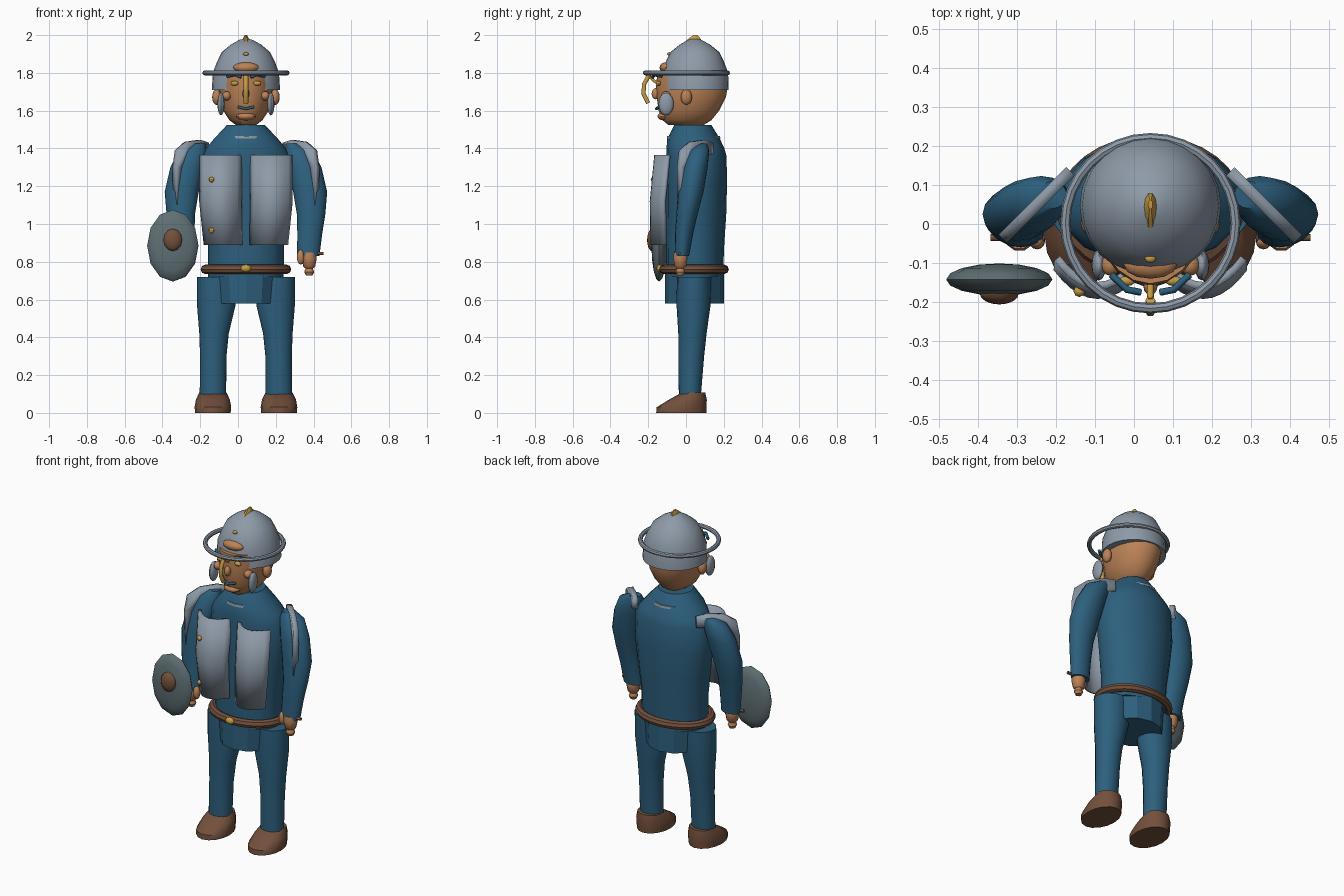
import bpy, bmesh, math
from mathutils import Vector

if "Cube" in bpy.data.objects:
    bpy.data.objects.remove(bpy.data.objects["Cube"])

C = 0.042  # body axis in x (the shield offsets the figure)


def material(name, rgb):
    m = bpy.data.materials.new(name)
    m.diffuse_color = (*rgb, 1)
    m.use_nodes = True
    m.node_tree.nodes["Principled BSDF"].inputs["Base Color"].default_value = m.diffuse_color
    return m


BLUE = material("blue_cloth", (0.026, 0.115, 0.205))
STEEL = material("steel", (0.27, 0.325, 0.39))
IRON = material("dark_iron", (0.115, 0.16, 0.175))
SKIN = material("skin", (0.5, 0.225, 0.095))
BROWN = material("brown_leather", (0.17, 0.08, 0.045))
GOLD = material("gold", (0.56, 0.33, 0.06))


def finish(name, bm, mat, angle=40):
    bmesh.ops.recalc_face_normals(bm, faces=bm.faces)
    me = bpy.data.meshes.new(name)
    bm.to_mesh(me)
    bm.free()
    me.materials.append(mat)
    ob = bpy.data.objects.new(name, me)
    bpy.context.collection.objects.link(ob)
    bpy.context.view_layer.objects.active = ob
    ob.select_set(True)
    bpy.ops.object.shade_smooth_by_angle(angle=math.radians(angle))
    ob.select_set(False)
    return ob


def loft(name, mat, rings, n=16, angle=40):
    """Stack of horizontal ellipses (x, y, z, rx, ry), capped at both ends."""
    bm = bmesh.new()
    loops = []
    for x, y, z, rx, ry in rings:
        loops.append([bm.verts.new((x + rx * math.cos(2 * math.pi * i / n),
                                    y + ry * math.sin(2 * math.pi * i / n), z)) for i in range(n)])
    for a, b in zip(loops, loops[1:]):
        for i in range(n):
            j = (i + 1) % n
            bm.faces.new((a[i], a[j], b[j], b[i]))
    bm.faces.new(loops[0])
    bm.faces.new(loops[-1])
    return finish(name, bm, mat, angle)


def ball(name, mat, loc, size, seg=12, rings=8, rot=(0, 0, 0)):
    bm = bmesh.new()
    bmesh.ops.create_uvsphere(bm, u_segments=seg, v_segments=rings, radius=1)
    bmesh.ops.scale(bm, vec=size, verts=bm.verts)
    ob = finish(name, bm, mat)
    ob.location, ob.rotation_euler = loc, rot
    return ob


def ring(name, mat, loc, rx, ry, tube, n=32, m=8):
    bm = bmesh.new()
    v = [[bm.verts.new((loc[0] + (rx + tube * math.cos(b)) * math.cos(a),
                        loc[1] + (ry + tube * math.cos(b)) * math.sin(a),
                        loc[2] + tube * math.sin(b)))
          for b in (2 * math.pi * j / m for j in range(m))]
         for a in (2 * math.pi * i / n for i in range(n))]
    for i in range(n):
        for j in range(m):
            bm.faces.new((v[i][j], v[(i + 1) % n][j], v[(i + 1) % n][(j + 1) % m], v[i][(j + 1) % m]))
    return finish(name, bm, mat)


def tube(name, mat, points, radius):
    cu = bpy.data.curves.new(name, "CURVE")
    cu.dimensions = "3D"
    cu.bevel_depth, cu.bevel_resolution, cu.use_fill_caps = radius, 1, True
    sp = cu.splines.new("POLY")
    sp.points.add(len(points) - 1)
    for p, co in zip(sp.points, points):
        p.co = (*co, 1)
    cu.materials.append(mat)
    ob = bpy.data.objects.new(name, cu)
    bpy.context.collection.objects.link(ob)


# Torso, collar, skirt and belt
loft("torso", BLUE, [(C, .045, .72, .2, .15), (C, .048, .9, .202, .155), (C, .053, 1.05, .222, .16),
                     (C, .055, 1.2, .24, .162), (C, .055, 1.36, .235, .16), (C, .05, 1.4, .212, .153),
                     (C, .04, 1.45, .17, .14), (C, .036, 1.525, .1, .098)])
loft("collar", STEEL, [(C, .04, 1.452, .135, .142), (C, .04, 1.466, .13, .14)])
loft("skirt", BLUE, [(C, .045, .58, .165, .155), (C, .045, .74, .18, .155)], n=12, angle=25)
ring("belt", BROWN, (C, .042, .76), .215, .16, .025)
ball("buckle", GOLD, (C, -.138, .765), (.028, .018, .02))

# Chest plates: curved sheets, one on each side
for side, s in (("right", -1), ("left", 1)):
    bm = bmesh.new()
    grid = []
    for z, dx, half, y in ((.89, .121, .095, -.178), (1.12, .135, .105, -.182), (1.365, .133, .106, -.158)):
        grid.append([bm.verts.new((C + s * dx + half * u, y + .07 * u * u, z))
                     for u in (k / 5 - 1 for k in range(11))])
    for a, b in zip(grid, grid[1:]):
        for i in range(10):
            bm.faces.new((a[i], a[i + 1], b[i + 1], b[i]))
    plate = finish(side + "_chest_plate", bm, STEEL)
    mod = plate.modifiers.new("thickness", "SOLIDIFY")
    mod.thickness, mod.offset = .02, 0
for i, z in enumerate((.965, 1.235)):
    ball(f"button_{i}", GOLD, (-.14, -.172, z), (.015, .015, .015), 8, 6)

# Limbs
for side, s in (("right", -1), ("left", 1)):
    def X(dx): return C + s * dx

    loft(side + "_leg", BLUE, [(X(d), y, z, rx, ry) for d, y, z, rx, ry in (
        (.175, .02, .08, .07, .058), (.173, .028, .3, .07, .068), (.169, .034, .42, .078, .075),
        (.157, .04, .57, .102, .09), (.157, .042, .72, .103, .09))])
    loft(side + "_boot", BROWN, [(X(.175), y, z, rx, ry) for y, z, rx, ry in (
        (-.025, 0, .094, .133), (-.023, .03, .097, .132), (.01, .07, .09, .1), (.04, .108, .072, .062))])
    loft(side + "_arm", BLUE, [(X(d), y, z, rx, ry) for d, y, z, rx, ry in (
        (.33, -.022, .83, .059, .038), (.338, -.01, .95, .066, .048), (.345, .005, 1.05, .075, .056),
        (.34, .025, 1.17, .09, .068), (.312, .045, 1.3, .088, .07), (.28, .065, 1.39, .075, .058),
        (.25, .075, 1.425, .035, .035))])

    # Hand, thumb and the small bar in the fist
    loft(side + "_hand", SKIN, [(X(.335), -.03, z, r, r) for z, r in (
        (.728, .018), (.745, .026), (.765, .02), (.775, .032), (.82, .04), (.85, .035))], n=10)
    ball(side + "_thumb", SKIN, (X(.29), -.045, .825), (.02, .02, .04))
    tube(side + "_fist_bar", BROWN, [(X(.27), -.035, .845), (X(.41), -.035, .845)], .009)

    # Shoulder guard: thin upright sheet cutting diagonally through the arm
    a, b = Vector((X(.205), .135, 0)), Vector((X(.375), -.035, 0))
    bm = bmesh.new()
    rim = [bm.verts.new(a.lerp(b, t) + Vector((0, 0, z))) for t, z in (
        (0, 1.37), (0, 1.43), (.25, 1.445), (.65, 1.435), (.95, 1.39), (1.02, 1.3),
        (1.0, 1.1), (.9, 1.1), (.8, 1.3), (.6, 1.36))]
    bm.faces.new(rim)
    guard = finish(side + "_shoulder_guard", bm, STEEL)
    mod = guard.modifiers.new("thickness", "SOLIDIFY")
    mod.thickness, mod.offset = .03, 0

    # Face details
    ball(side + "_ear", SKIN, (X(.155), .002, 1.672), (.024, .03, .042))
    ball(side + "_cheek_guard", STEEL, (X(.132), -.105, 1.635), (.019, .04, .06))
    ball(side + "_cheek", SKIN, (X(.102), -.105, 1.678), (.024, .028, .024))
    ball(side + "_eye", GOLD, (X(.06), -.146, 1.745), (.021, .013, .013))
    tube(side + "_brow", BLUE, [(X(.025), -.175, 1.778), (X(.06), -.168, 1.79), (X(.1), -.13, 1.782)], .009)

# Head
loft("head", SKIN, [(C, 0, 1.525, .055, .095), (C, .005, 1.55, .088, .13), (C, .015, 1.6, .12, .16),
                    (C, .028, 1.67, .138, .183), (C, .032, 1.73, .145, .19), (C, .032, 1.79, .14, .185)], n=20)
ball("forehead", SKIN, (C, -.105, 1.828), (.068, .035, .028))
ball("chin", SKIN, (C, -.115, 1.57), (.052, .036, .022))
ball("nose", SKIN, (C, -.16, 1.69), (.018, .022, .03))
tube("mouth", BLUE, [(C - .042, -.142, 1.62), (C, -.157, 1.61), (C + .042, -.142, 1.62)], .008)

# Helmet, rim and gilding
loft("helmet", STEEL, [(C, .047, 1.71, .181, .179), (C, .047, 1.8, .175, .176), (C, .047, 1.855, .155, .156),
                       (C, .047, 1.91, .128, .13), (C, .047, 1.95, .08, .08), (C, .047, 1.975, .035, .035),
                       (C, .047, 1.981, .01, .01)], n=24)
ring("helmet_rim", STEEL, (C, .002, 1.8), .218, .218, .013)
tube("nose_guard", GOLD, [(C, -.195, 1.79), (C, -.222, 1.74), (C, -.225, 1.69), (C, -.2, 1.64)], .013)
tube("nose_guard_bridge", GOLD, [(C, -.14, 1.74), (C, -.172, 1.76), (C, -.195, 1.785)], .009)
loft("crest", GOLD, [(C, .03, 1.955, .017, .052), (C, .045, 1.98, .016, .035), (C, .05, 2.0, .006, .012)], n=10)
ball("helmet_stud", GOLD, (C, -.088, 1.9), (.015, .012, .01), 8, 6)

# Shield with boss
ball("shield", IRON, (-.345, -.142, .885), (.136, .19, .041), 12, 8, (math.pi / 2, 0, 0))
ball("shield_boss", BROWN, (-.345, -.178, .915), (.05, .06, .028), 12, 8, (math.pi / 2, 0, 0))
